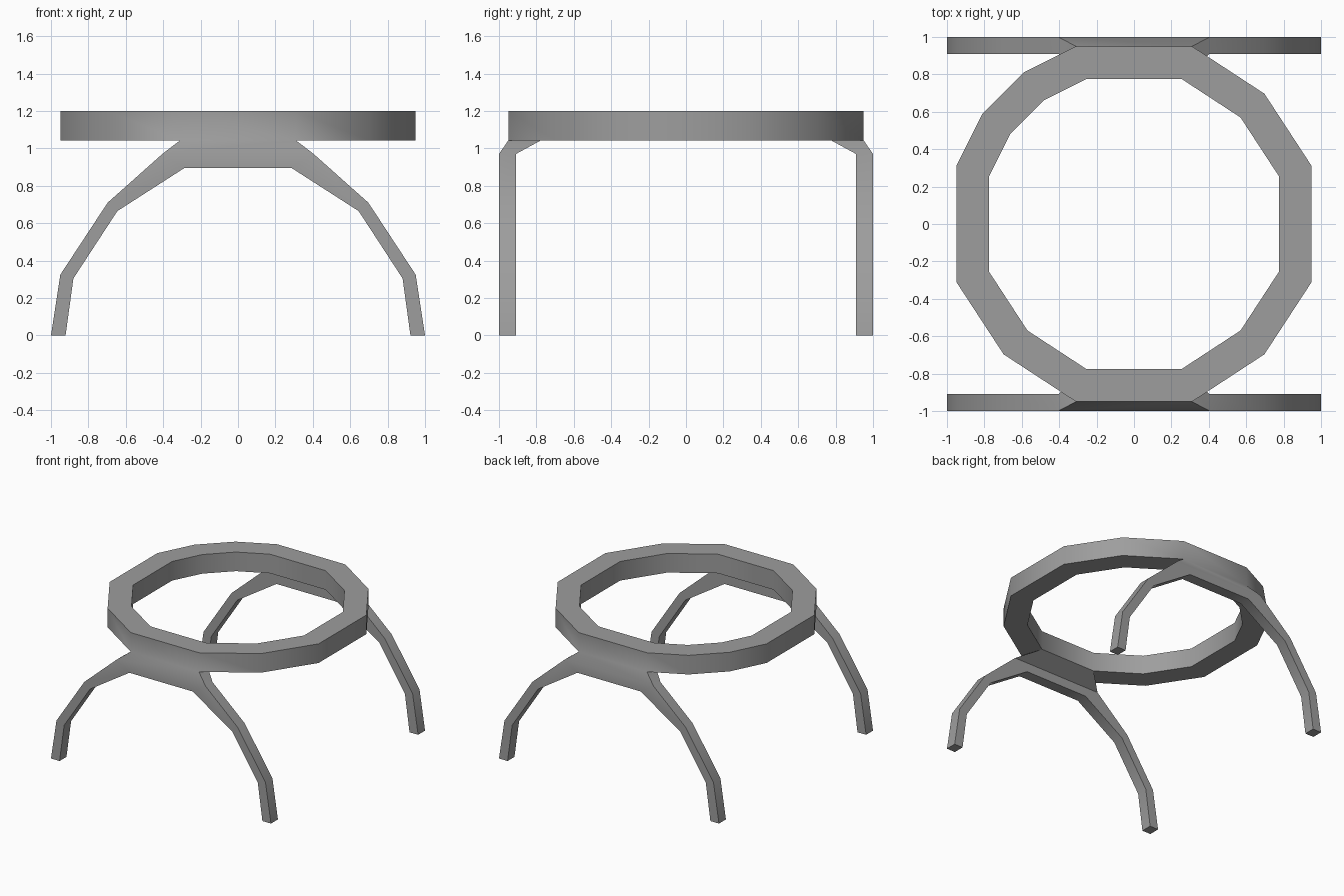
import bpy
import bmesh
import math

if "Cube" in bpy.data.objects:
    bpy.data.objects.remove(bpy.data.objects["Cube"], do_unlink=True)

RING_LOW, RING_HIGH = 1.043, 1.2
RING_INNER = 0.817          # inner outline as a share of the outer one
LEG_OUT, LEG_IN = 1.0, 0.91  # depth range of each leg arch

mat = bpy.data.materials.new("grey")
mat.use_nodes = True
grey = (0.34, 0.34, 0.34, 1)
mat.diffuse_color = grey
mat.node_tree.nodes["Principled BSDF"].inputs["Base Color"].default_value = grey

bm = bmesh.new()


def face(*points):
    bm.faces.new([bm.verts.new(p) for p in points])


# Ring: one corner is split in two, the others are single
a, b, c = 0.31, 0.95, 0.697
outline = [(a, b), (c, c), (b, a), (b, -a), (c, -c), (a, -b),
           (-a, -b), (-c, -c), (-b, -a), (-b, a), (-0.81, 0.59), (-0.59, 0.81), (-a, b)]


def ring_point(p, scale, z):
    return (p[0] * scale, p[1] * scale, z)


for p, q in zip(outline, outline[1:] + outline[:1]):
    section = [(1, RING_LOW), (1, RING_HIGH), (RING_INNER, RING_HIGH), (RING_INNER, RING_LOW)]
    for i in range(4):
        over_leg = i == 3 and abs(p[1]) == b and abs(q[1]) == b
        if not over_leg:
            s, t = section[i], section[(i + 1) % 4]
            face(ring_point(p, *s), ring_point(q, *s), ring_point(q, *t), ring_point(p, *t))

# Leg arches: outer and inner profile points from foot to hip
outer = [(1, 0), (0.95, 0.325), (0.697, 0.71), (0.405, 0.97)]
inner = [(0.922, 0), (0.88, 0.305), (0.645, 0.665), (0.287, 0.895)]
half = list(zip(outer, inner))
arch = half + [((-o[0], o[1]), (-i[0], i[1])) for o, i in reversed(half)]


def leg_section(pair, side):
    (ox, oz), (ix, iz) = pair
    return [(ox, side * LEG_OUT, oz), (ox, side * LEG_IN, oz),
            (ix, side * LEG_IN, iz), (ix, side * LEG_OUT, iz)]


for side in (-1, 1):
    sections = [leg_section(pair, side) for pair in arch]
    face(*sections[0])
    face(*sections[-1])
    for k, (s, t) in enumerate(zip(sections, sections[1:])):
        for i in range(4):
            if i == 0 and k == len(half) - 1:
                continue  # the bridge rises here
            j = (i + 1) % 4
            face(s[i], t[i], t[j], s[j])

    # Bridge from the hips up to the underside of the ring
    right, left = sections[len(half) - 1], sections[len(half)]
    low = [right[0], right[1], left[1], left[0]]
    high = [ring_point((x, side * b), s, RING_LOW)
            for x, s in ((a, 1), (a, RING_INNER), (-a, RING_INNER), (-a, 1))]
    for i in range(4):
        j = (i + 1) % 4
        face(low[i], low[j], high[j], high[i])

# Weld everything into one closed body
bmesh.ops.remove_doubles(bm, verts=bm.verts[:], dist=0.0005)
bmesh.ops.recalc_face_normals(bm, faces=bm.faces[:])
mesh = bpy.data.meshes.new("ring_stand")
bm.to_mesh(mesh)
bm.free()
mesh.materials.append(mat)
stand = bpy.data.objects.new("ring_stand", mesh)
bpy.context.collection.objects.link(stand)

bpy.ops.object.select_all(action="DESELECT")
stand.select_set(True)
bpy.context.view_layer.objects.active = stand
bpy.ops.object.shade_smooth_by_angle(angle=math.radians(40))
